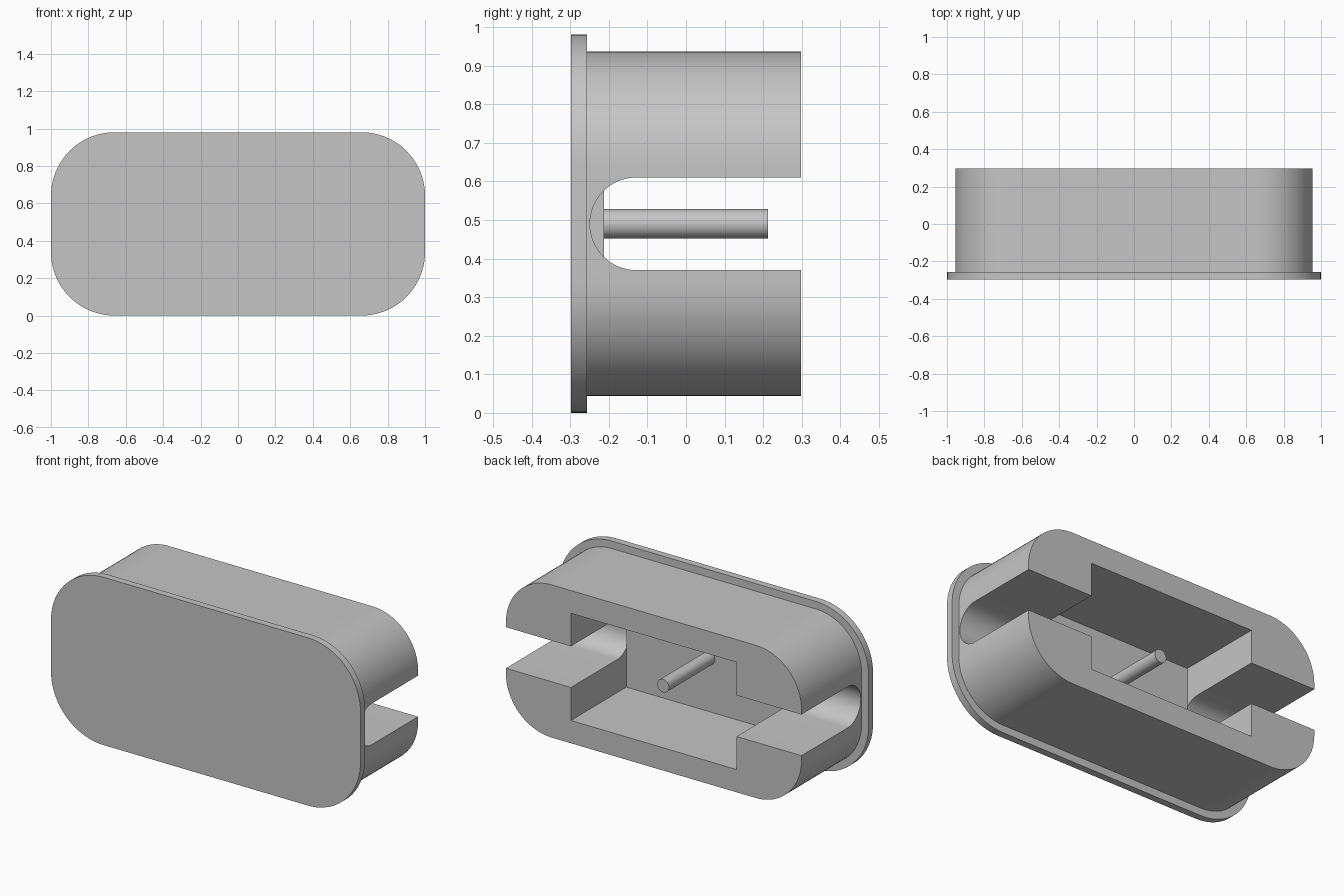
import bpy, bmesh, math
from mathutils import Vector

if "Cube" in bpy.data.objects:
    bpy.data.objects.remove(bpy.data.objects["Cube"])

MID_Z = 0.49
FRONT, LIP, FLOOR, BACK = -0.298, -0.257, -0.213, 0.298

grey = bpy.data.materials.new("light grey")
grey.diffuse_color = (0.56, 0.56, 0.56, 1)
grey.use_nodes = True
grey.node_tree.nodes["Principled BSDF"].inputs["Base Color"].default_value = grey.diffuse_color


def prism(name, profile, direction):
    """Extrude a closed loop of 3D points along a direction."""
    bm = bmesh.new()
    face = bm.faces.new([bm.verts.new(p) for p in profile])
    top = bmesh.ops.extrude_face_region(bm, geom=[face])["geom"]
    bmesh.ops.translate(bm, vec=Vector(direction),
                        verts=[v for v in top if isinstance(v, bmesh.types.BMVert)])
    bmesh.ops.recalc_face_normals(bm, faces=bm.faces)
    mesh = bpy.data.meshes.new(name)
    bm.to_mesh(mesh)
    bm.free()
    mesh.materials.append(grey)
    obj = bpy.data.objects.new(name, mesh)
    bpy.context.collection.objects.link(obj)
    return obj


def rounded_rect(hx, hz, r, y, steps=20):
    """Rounded rectangle in the xz plane."""
    pts = []
    for q, (sx, sz) in enumerate([(1, 1), (-1, 1), (-1, -1), (1, -1)]):
        for i in range(steps + 1):
            a = math.pi / 2 * (q + i / steps)
            pts.append((sx * (hx - r) + r * math.cos(a), y,
                        MID_Z + sz * (hz - r) + r * math.sin(a)))
    return pts


def slot_profile(x, r, y_centre, y_end, steps=32):
    """U shape in the yz plane, open towards the back."""
    arc = [math.pi / 2 + math.pi * i / steps for i in range(steps + 1)]
    pts = [(x, y_centre + r * math.cos(a), MID_Z + r * math.sin(a)) for a in arc]
    return pts + [(x, y_end, MID_Z - r), (x, y_end, MID_Z + r)]


def cut(target, cutter):
    mod = target.modifiers.new("cut", "BOOLEAN")
    mod.operation, mod.solver, mod.object = "DIFFERENCE", "EXACT", cutter
    bpy.context.view_layer.objects.active = target
    bpy.ops.object.modifier_apply(modifier=mod.name)
    bpy.data.objects.remove(cutter)


# Front plate with an overhanging rim
plate = prism("front_plate", rounded_rect(1.0, 0.49, 0.34, FRONT), (0, LIP - FRONT, 0))

# Body with a rectangular pocket and a rounded slot through each end wall
body = prism("body", rounded_rect(0.955, 0.446, 0.296, LIP), (0, BACK - LIP, 0))
PX, PZ = 0.535, 0.313
pocket = [(-PX, FLOOR, MID_Z - PZ), (PX, FLOOR, MID_Z - PZ),
          (PX, FLOOR, MID_Z + PZ), (-PX, FLOOR, MID_Z + PZ)]
cut(body, prism("pocket_cutter", pocket, (0, 0.7, 0)))
for side in (-1, 1):
    cut(body, prism("slot_cutter", slot_profile(side * PX, 0.12, -0.129, 0.4),
                    (side * 0.6, 0, 0)))

# Peg standing on the pocket floor
peg = prism("peg", rounded_rect(0.038, 0.038, 0.038 - 1e-4, FLOOR - 0.005, 8),
            (0, 0.212 - FLOOR + 0.005, 0))

bpy.ops.object.select_all(action="DESELECT")
for obj in (plate, body, peg):
    obj.select_set(True)
bpy.context.view_layer.objects.active = body
bpy.ops.object.shade_smooth_by_angle(angle=math.radians(30))
